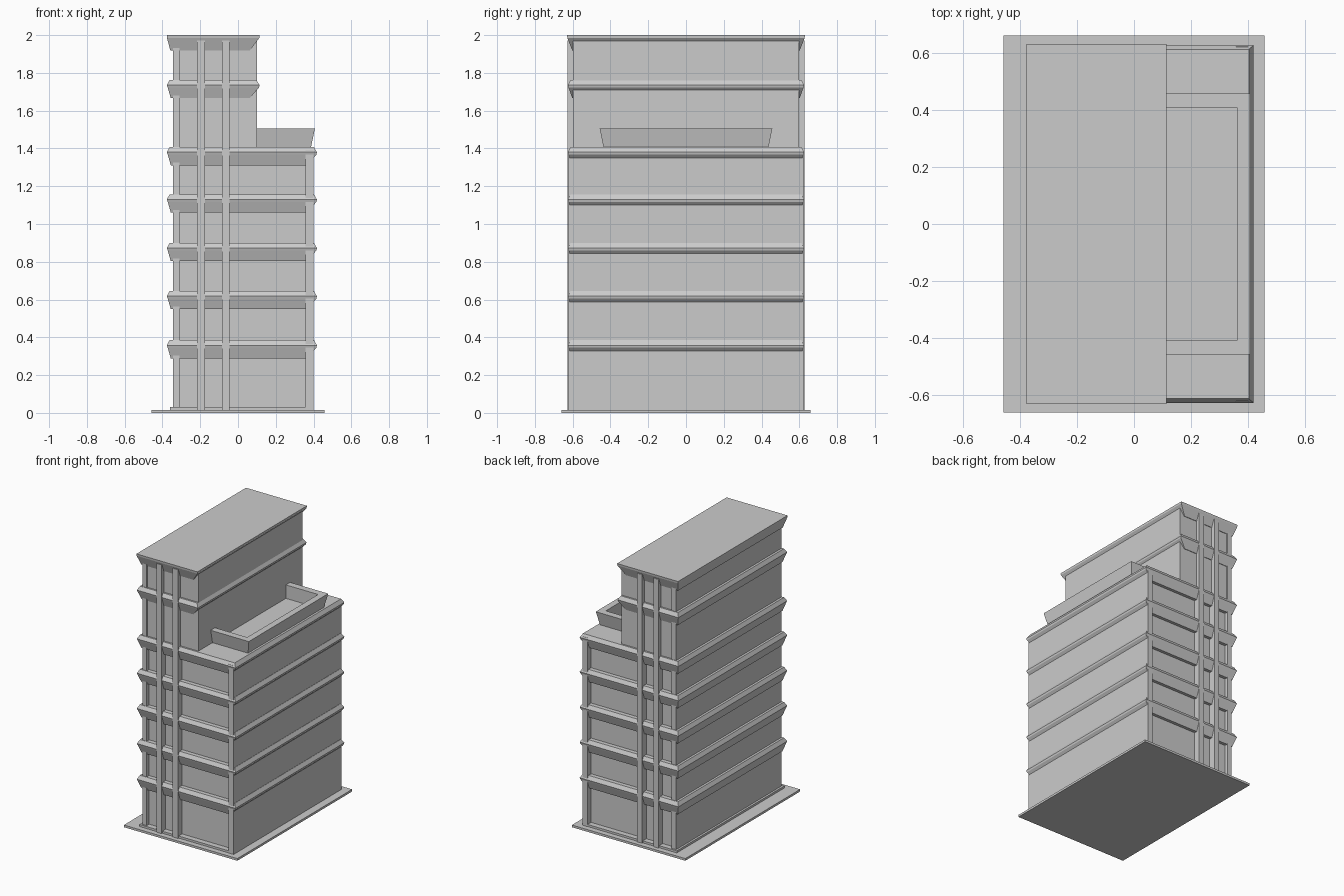
import bpy, bmesh

if "Cube" in bpy.data.objects:
    bpy.data.objects.remove(bpy.data.objects["Cube"])


def loft(name, sections):
    """Solid through stacked rectangles, each (z, x0, x1, half_depth)."""
    bm = bmesh.new()
    rings = []
    for z, x0, x1, d in sections:
        rings.append([bm.verts.new(p) for p in
                      ((x0, -d, z), (x1, -d, z), (x1, d, z), (x0, d, z))])
    bm.faces.new(rings[0][::-1])
    bm.faces.new(rings[-1])
    for a, b in zip(rings, rings[1:]):
        for i in range(4):
            j = (i + 1) % 4
            bm.faces.new((a[i], a[j], b[j], b[i]))
    me = bpy.data.meshes.new(name)
    bm.to_mesh(me)
    bm.free()
    ob = bpy.data.objects.new(name, me)
    bpy.context.collection.objects.link(ob)
    return ob


def box(name, x0, x1, d, z0, z1):
    return loft(name, [(z0, x0, x1, d), (z1, x0, x1, d)])


def band(name, top, right):
    """Floor band: chamfered top, tapering underside."""
    loft(name, [(top - 0.096, -0.356, right - 0.052, 0.602),
                (top - 0.04, -0.372, right - 0.003, 0.622),
                (top - 0.027, -0.377, right, 0.626),
                (top, -0.362, right - 0.016, 0.611)])


# ground slab and plinth
box("base_slab", -0.457, 0.457, 0.66, 0, 0.016)
box("plinth", -0.36, 0.40, 0.62, 0.01, 0.031)

# building cores
box("lower_core", -0.32, 0.38, 0.58, 0.01, 1.39)
box("upper_core", -0.32, 0.10, 0.598, 1.39, 1.98)

# side walls and through-going column fins
box("left_wall", -0.345, -0.31, 0.607, 0.01, 1.98)
box("right_wall", 0.358, 0.40, 0.622, 0.01, 1.39)
for i, x in enumerate((-0.197, -0.065)):
    box(f"column_fin_{i + 1}", x - 0.021, x + 0.021, 0.628, 0.01, 1.972)

# floor bands
for i, z in enumerate((0.385, 0.645, 0.90, 1.157, 1.407)):
    band(f"floor_band_{i + 1}", z, 0.418)
band("upper_band", 1.762, 0.114)

# roof cap
loft("roof_cap", [(1.918, -0.358, 0.062, 0.602),
                  (1.985, -0.376, 0.113, 0.628),
                  (2.0, -0.377, 0.114, 0.63)])

# terrace parapet: leaning outside, straight inside, open to the wall
bm = bmesh.new()
rows = []
for x, d, z in ((0.385, 0.435, 1.40), (0.407, 0.457, 1.505),
                (0.36, 0.408, 1.505), (0.36, 0.408, 1.40)):
    rows.append([bm.verts.new(p) for p in
                 ((0.095, -d, z), (x, -d, z), (x, d, z), (0.095, d, z))])
for k in range(4):
    a, b = rows[k], rows[(k + 1) % 4]
    for i in range(3):
        bm.faces.new((a[i], a[i + 1], b[i + 1], b[i]))
for i in (0, 3):
    bm.faces.new([r[i] for r in rows])
bmesh.ops.recalc_face_normals(bm, faces=bm.faces)
mesh = bpy.data.meshes.new("terrace_parapet")
bm.to_mesh(mesh)
bm.free()
bpy.context.collection.objects.link(bpy.data.objects.new("terrace_parapet", mesh))
